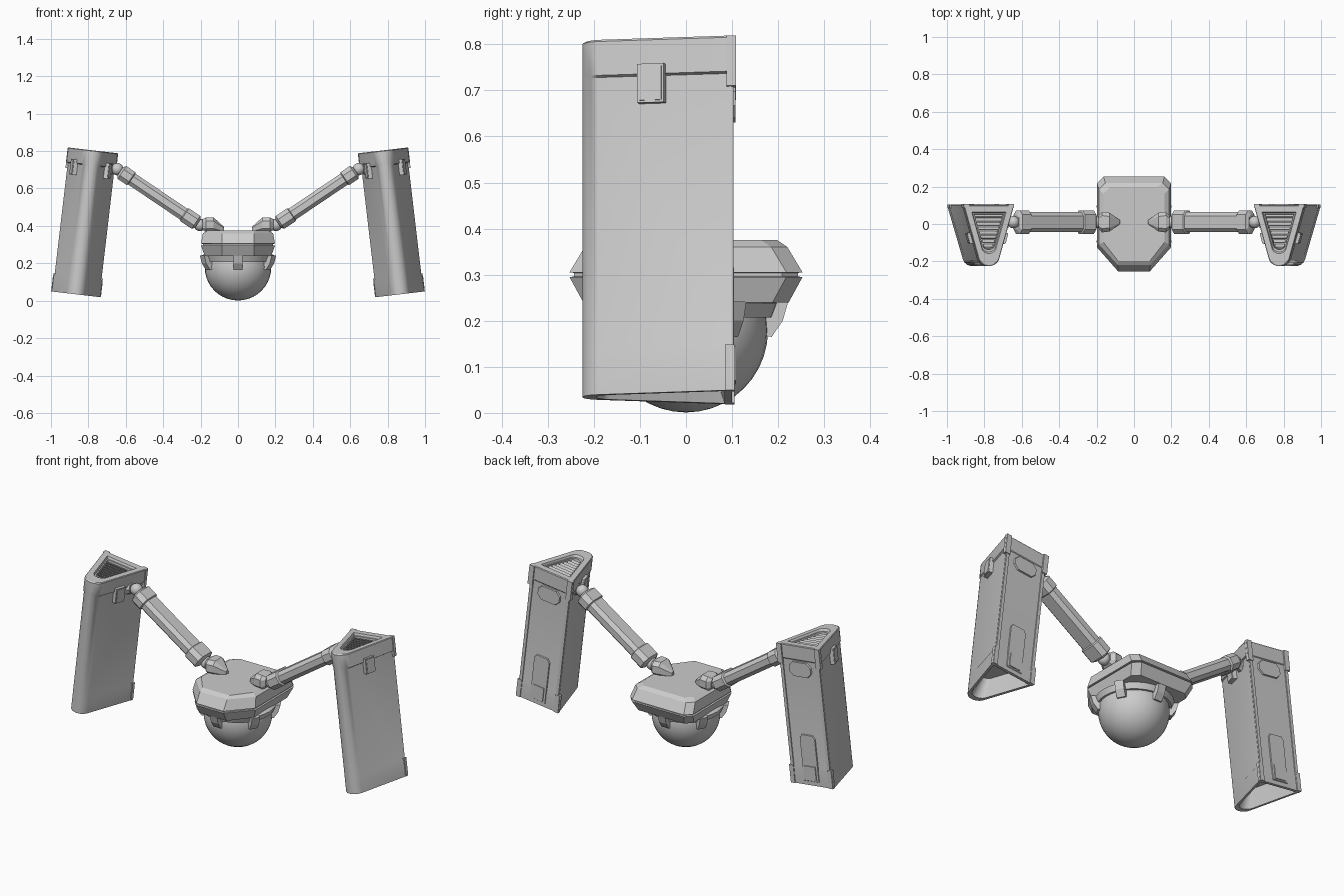
import bpy, bmesh, math
from mathutils import Vector, Matrix

cube = bpy.data.objects.get("Cube")
if cube:
    bpy.data.objects.remove(cube, do_unlink=True)

GREY = (0.6, 0.6, 0.6, 1)
grey = bpy.data.materials.new("plain grey")
grey.use_nodes = True
grey.diffuse_color = GREY
grey.node_tree.nodes["Principled BSDF"].inputs["Base Color"].default_value = GREY


def finish(name, bm, matrix=None, mirror=False, smooth=False):
    """Turn a bmesh into an object, optionally placed and mirrored across x."""
    if matrix:
        bm.transform(matrix)
    bmesh.ops.recalc_face_normals(bm, faces=bm.faces)
    mesh = bpy.data.meshes.new(name)
    bm.to_mesh(mesh)
    bm.free()
    mesh.materials.append(grey)
    obj = bpy.data.objects.new(name, mesh)
    bpy.context.collection.objects.link(obj)
    if mirror:
        obj.modifiers.new("mirror", 'MIRROR')
    if smooth:
        bpy.ops.object.select_all(action='DESELECT')
        obj.select_set(True)
        bpy.context.view_layer.objects.active = obj
        bpy.ops.object.shade_smooth_by_angle(angle=math.radians(32))
    return obj


def loft(rings, bm=None):
    """Skin a stack of equal-length point rings and cap both ends."""
    bm = bm or bmesh.new()
    rows = [[bm.verts.new(p) for p in ring] for ring in rings]
    for a, b in zip(rows, rows[1:]):
        for i in range(len(a)):
            j = (i + 1) % len(a)
            bm.faces.new((a[i], a[j], b[j], b[i]))
    bm.faces.new(rows[0][::-1])
    bm.faces.new(rows[-1])
    return bm


def box(bm, centre, size, turn=Matrix()):
    bmesh.ops.create_cube(bm, size=1, matrix=Matrix.Translation(centre) @ turn @ Matrix.Diagonal((*size, 1)))


def oct_section(w, h, c):
    """Chamfered rectangle with half sizes w, h."""
    return [(w, c - h), (w, h - c), (w - c, h), (c - w, h),
            (-w, h - c), (-w, c - h), (c - w, -h), (w - c, -h)]


# Hull: chamfered shield outline stacked with a seam at mid height
def hull_ring(z, ix, iy):
    x, back, front = 0.198 - ix, 0.253 - iy, -0.253 + iy
    half = [(0.085, front), (x, -0.125 + iy * 0.5), (x, back - 0.035), (x - 0.035, back)]
    return [(px, py, z) for px, py in half] + [(-px, py, z) for px, py in reversed(half)]


finish("hull", loft([hull_ring(*r) for r in (
    (0.24, 0.02, 0.03), (0.295, 0, 0), (0.296, 0.01, 0.01), (0.304, 0.01, 0.01),
    (0.305, 0, 0), (0.36, 0.01, 0.033), (0.375, 0.035, 0.055))]))

# Sensor dome under the hull
bm = bmesh.new()
bmesh.ops.create_uvsphere(bm, u_segments=32, v_segments=20, radius=0.178)
finish("dome", bm, Matrix.Translation((0, 0, 0.179)), smooth=True)


def circle(r, z, n=32):
    return [(r * math.cos(math.tau * i / n), r * math.sin(math.tau * i / n), z) for i in range(n)]


finish("dome_ring", loft([circle(0.178, 0.207), circle(0.187, 0.207), circle(0.199, 0.238), circle(0.18, 0.25)]), smooth=True)

# Six clips holding the dome
bm = bmesh.new()
for k in range(6):
    spin = Matrix.Rotation(math.radians(30 + 60 * k), 4, 'Z')
    side = [(0.165, 0.168), (0.186, 0.165), (0.21, 0.2), (0.222, 0.242), (0.165, 0.242)]
    loft([[spin @ Vector((r, y, z)) for r, z in side] for y in (-0.023, 0.023)], bm)
finish("dome_clips", bm)

# Shoulder brackets on the hull
ARM_Y = 0.01
finish("shoulder_bracket", loft([
    [(x, ARM_Y + y, z0 + z) for y, z in oct_section(w, h, c)]
    for x, w, z0, h, c in ((0.19, 0.035, 0.407, 0.028, 0.012), (0.17, 0.055, 0.405, 0.04, 0.02),
                           (0.13, 0.05, 0.405, 0.04, 0.02), (0.075, 0.01, 0.38, 0.015, 0.005))]), mirror=True)

# Ball joints
for name, x, z in (("shoulder_ball", 0.203, 0.405), ("wrist_ball", 0.645, 0.703)):
    bm = bmesh.new()
    bmesh.ops.create_uvsphere(bm, u_segments=16, v_segments=10, radius=0.033)
    finish(name, bm, Matrix.Translation((x, ARM_Y, z)), mirror=True, smooth=True)

# Arms: chamfered bars with thicker collars at both ends
start, end = Vector((0.215, ARM_Y, 0.412)), Vector((0.63, ARM_Y, 0.692))
along = (end - start).normalized()
across = Vector((0, 1, 0))
frame = Matrix((across, along.cross(across), along)).transposed().to_4x4()
frame.translation = start
n = (end - start).length
steps = ((0, 0.75), (0.012, 1.18), (0.085, 1.18), (0.09, 1), (n - 0.075, 1),
         (n - 0.07, 1.18), (n - 0.012, 1.18), (n, 0.75))
finish("arm", loft([[(x * s, y * s, t) for x, y in oct_section(0.053, 0.035, 0.019)] for t, s in steps]),
       frame, mirror=True)

# Pods: tall triangular columns, tilted inwards at the top
LEN = 0.775
tilt = Matrix.Translation((0.866, 0, 0.034)) @ Matrix.Rotation(math.radians(-6.7), 4, 'Y')


def pod_ring(z, half, nose, back, scale=1):
    """Triangle with a rounded front edge, shrunk about its middle."""
    side = [(half, back)]
    for a in (14, 35, 60, 80):
        t = math.radians(a)
        side.append((nose * math.cos(t), -0.18 - 0.045 * math.sin(t)))
    pts = side + [(-x, y) for x, y in reversed(side)]
    return [(x * scale, -0.015 + (y + 0.015) * scale, z) for x, y in pts]


body = (0.126, 0.05, 0.098)
cap = (0.136, 0.056, 0.101)
foot = (0.134, 0.05, 0.1)
finish("pod", loft([
    pod_ring(0.09, *foot, 0.6), pod_ring(0, *foot, 0.86), pod_ring(0, *foot), pod_ring(0.085, *foot),
    pod_ring(0.097, *body), pod_ring(LEN - 0.082, *body), pod_ring(LEN - 0.078, *cap),
    pod_ring(LEN - 0.004, *cap), pod_ring(LEN, *cap, 0.97), pod_ring(LEN, *cap, 0.68),
    pod_ring(LEN - 0.012, *cap, 0.64), pod_ring(LEN - 0.012, *cap, 0.58),
    pod_ring(LEN - 0.045, *cap, 0.56)]), tilt, mirror=True, smooth=True)

# Vent slats inside the pod top
bm = bmesh.new()
for k in range(8):
    y = 0.045 - 0.023 * k
    half = 0.078 - 0.0075 * k
    box(bm, (0, y, LEN - 0.028), (half * 2, 0.004, 0.026), Matrix.Rotation(0.6, 4, 'X'))
finish("vent_slats", bm, tilt, mirror=True)

# Back corner posts: top lugs, long rails and feet
bm = bmesh.new()
for s in (-1, 1):
    box(bm, (s * 0.12, 0.098, LEN - 0.055), (0.03, 0.02, 0.11))
    box(bm, (s * 0.115, 0.097, LEN / 2), (0.018, 0.012, LEN - 0.1))
    box(bm, (s * 0.12, 0.095, 0.05), (0.026, 0.02, 0.1))
finish("pod_corner_posts", bm, tilt, mirror=True)


def plate(name, outline, y0, y1):
    """Upright plate with a slightly smaller outer face."""
    cx = sum(p[0] for p in outline) / len(outline)
    cz = sum(p[1] for p in outline) / len(outline)
    outer = [(cx + (x - cx) * 0.94, y1, cz + (z - cz) * 0.94) for x, z in outline]
    finish(name, loft([[(x, y0, z) for x, z in outline], outer]), tilt, mirror=True)


# Back plates
hexagon = [(x, z + 0.645) for x, z in oct_section(0.072, 0.042, 0.026)]
plate("pod_hex_plate", hexagon, 0.09, 0.107)
plate("pod_door", [(-0.05, 0.015), (0.05, 0.015), (0.05, 0.265), (0.036, 0.285), (-0.036, 0.285), (-0.05, 0.265)], 0.09, 0.104)
plate("pod_door_panel", [(-0.036, 0.03), (0.036, 0.03), (0.036, 0.11), (-0.036, 0.11)], 0.09, 0.108)

# Latches across the lower cap edge on both slanted sides
bm = bmesh.new()
for s in (-1, 1):
    turn = Matrix.Rotation(-s * math.atan2(0.08, 0.29), 4, 'Z')
    place = Matrix.Translation((s * 0.091, -0.075, LEN - 0.1)) @ turn
    for dx, w, h in ((0, 0.06, 0.085), (0.003, 0.05, 0.075)):
        box(bm, place.translation + Vector((s * dx, 0, 0)), (0.022, w, h), turn)
finish("pod_latches", bm, tilt, mirror=True)

# Wrist sockets joining the arms to the pods
bm = bmesh.new()
spin = Matrix.Rotation(math.pi / 2, 4, 'Y')
for x, r1, r2, d in ((0.675, 0.02, 0.02, 0.07), (0.687, 0.03, 0.046, 0.03)):
    bmesh.ops.create_cone(bm, cap_ends=True, segments=8, radius1=r1, radius2=r2, depth=d,
                          matrix=Matrix.Translation((x, ARM_Y, 0.705)) @ spin)
finish("wrist_socket", bm, mirror=True)
